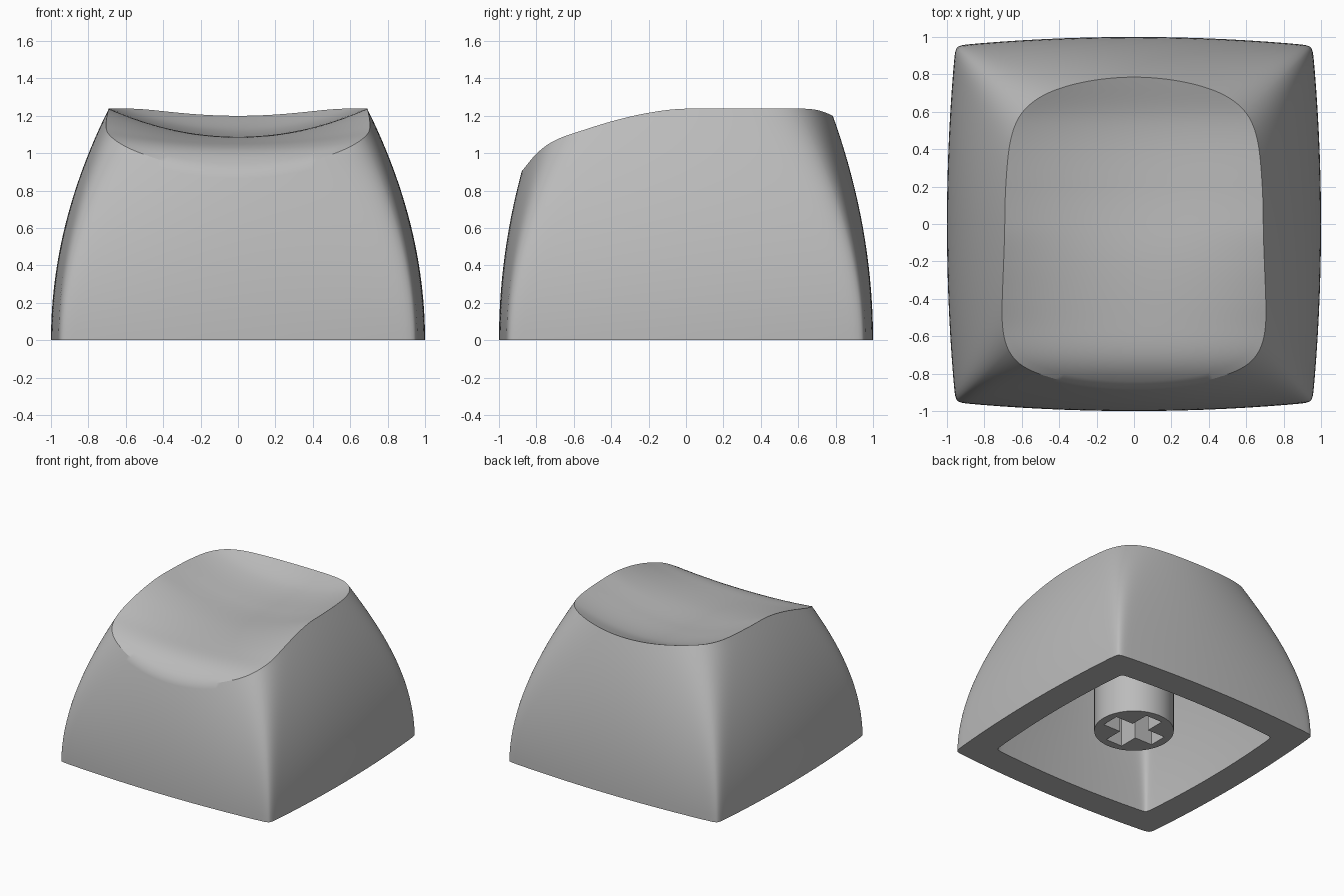
import bpy, bmesh, math

if "Cube" in bpy.data.objects:
    bpy.data.objects.remove(bpy.data.objects["Cube"], do_unlink=True)

mat = bpy.data.materials.new("light_grey_plastic")
mat.use_nodes = True
grey = (0.5, 0.5, 0.5, 1)
mat.diffuse_color = grey
mat.node_tree.nodes["Principled BSDF"].inputs["Base Color"].default_value = grey

HEIGHT = 1.24
CEILING = 0.85
INNER = 0.77     # cavity size relative to the outside
STEPS = 48       # points per quadrant


def spline(points, t):
    """Smooth curve through (position, value) points."""
    n = len(points)
    t = min(max(t, points[0][0]), points[-1][0])

    def slope(i):
        a, b = points[max(i - 1, 0)], points[min(i + 1, n - 1)]
        return (b[1] - a[1]) / (b[0] - a[0])
    i = next(j for j in range(n - 1) if t <= points[j + 1][0])
    (x0, y0), (x1, y1) = points[i], points[i + 1]
    h = x1 - x0
    u = (t - x0) / h
    v = 1 - u
    return (y0 * (1 + 2 * u) * v * v + y1 * u * u * (3 - 2 * u)
            + h * u * v * (slope(i) * v - slope(i + 1) * u))


# Dish: height of the centre line, and sideways curvature, along y
CENTRE = [(-0.9, 0.88), (-0.8, 0.98), (-0.7, 1.03), (-0.55, 1.055), (-0.2, 1.085),
          (0.2, 1.09), (0.55, 1.12), (0.8, 1.205)]
CURVE = [(-0.85, 0.05), (-0.6, 0.12), (-0.4, 0.2), (-0.2, 0.27), (0, 0.315), (0.6, 0.3)]


def dish(x, y):
    return spline(CENTRE, y) + spline(CURVE, y) * x * x


def outline(a, z):
    """Point of the bulged, rounded square at angle a and height z."""
    g = z / HEIGHT
    w, d = 1 - z * z / 4.96, 1 - z * z / 6.7
    bx, by = 0.05 + 0.06 * g * g, 0.05 + 0.15 * g * g
    p = 60 * (8 / 60) ** g
    c, s = abs(math.cos(a)), abs(math.sin(a))
    lo, hi = 0.2, 1.5
    for _ in range(30):
        r = (lo + hi) / 2
        x, y = r * c / w, r * s / d
        fx, fy = x / (1 - bx * y * y), y / (1 - by * x * x)
        if fx ** p + fy ** p < 1:
            lo = r
        else:
            hi = r
    return lo * math.cos(a), lo * math.sin(a)


def rim_height(a):
    """Height where the side wall meets the dish."""
    lo, hi = 0.6, 1.35
    for _ in range(24):
        z = (lo + hi) / 2
        if z < dish(*outline(a, z)):
            lo = z
        else:
            hi = z
    return lo


def bridge(bm, a, b):
    n = len(a)
    for i in range(n):
        j = (i + 1) % n
        bm.faces.new((a[i], a[j], b[j], b[i]))


def ring(bm, points):
    return [bm.verts.new(p) for p in points]


def finish(name, bm):
    bmesh.ops.recalc_face_normals(bm, faces=bm.faces)
    me = bpy.data.meshes.new(name)
    bm.to_mesh(me)
    bm.free()
    me.materials.append(mat)
    ob = bpy.data.objects.new(name, me)
    bpy.context.collection.objects.link(ob)
    bpy.ops.object.select_all(action='DESELECT')
    ob.select_set(True)
    bpy.context.view_layer.objects.active = ob
    bpy.ops.object.shade_smooth_by_angle(angle=math.radians(30))
    return ob


# Angles, packed closer at the corners
angles = []
for q in range(4):
    for i in range(STEPS):
        v = 2 * i / STEPS - 1
        angles.append(math.pi / 4 * (2 * q + 1 + math.copysign(abs(v) ** 1.5, v)))

# Cap shell: ceiling, cavity wall, base, outer wall, dish
bm = bmesh.new()
rings = []
for k in range(10, -1, -1):
    z = CEILING * k / 10
    rings.append(ring(bm, [(x * INNER, y * INNER, z)
                           for x, y in (outline(a, z) for a in angles)]))
bm.faces.new(rings[0])
tops = [rim_height(a) for a in angles]
for k in range(25):
    rings.append(ring(bm, [(*outline(a, t * k / 24), t * k / 24)
                           for a, t in zip(angles, tops)]))
rim = [v.co.copy() for v in rings[-1]]
for k in range(23, 0, -1):
    s = k / 24
    rings.append(ring(bm, [(p.x * s, p.y * s, dish(p.x * s, p.y * s)) for p in rim]))
for a, b in zip(rings, rings[1:]):
    bridge(bm, a, b)
mid = bm.verts.new((0, 0, dish(0, 0)))
last = rings[-1]
for i, v in enumerate(last):
    bm.faces.new((v, last[(i + 1) % len(last)], mid))
finish("cap_shell", bm)

# Stem: round post with a cross-shaped socket
bm = bmesh.new()
R, ARM, SLOT = 0.3, 0.235, 0.075
BOTTOM, SOCKET = 0.11, 0.55
circle = [(R * math.cos(math.tau * i / 64), R * math.sin(math.tau * i / 64)) for i in range(64)]
cross = []
for q in range(4):
    c, s = round(math.cos(q * math.pi / 2)), round(math.sin(q * math.pi / 2))
    for x, y in ((ARM, -SLOT), (ARM, SLOT), (SLOT, SLOT)):
        cross.append((c * x - s * y, s * x + c * y))
levels = {}
for key, shape, top in (("post", circle, CEILING + 0.02), ("socket", cross, SOCKET)):
    low = ring(bm, [(x, y, BOTTOM) for x, y in shape])
    high = ring(bm, [(x, y, top) for x, y in shape])
    bridge(bm, low, high)
    bm.faces.new(high)
    levels[key] = low
edges = [bm.edges.get((loop[i - 1], loop[i])) for loop in levels.values() for i in range(len(loop))]
bmesh.ops.triangle_fill(bm, edges=edges, use_beauty=True)
finish("stem", bm)
